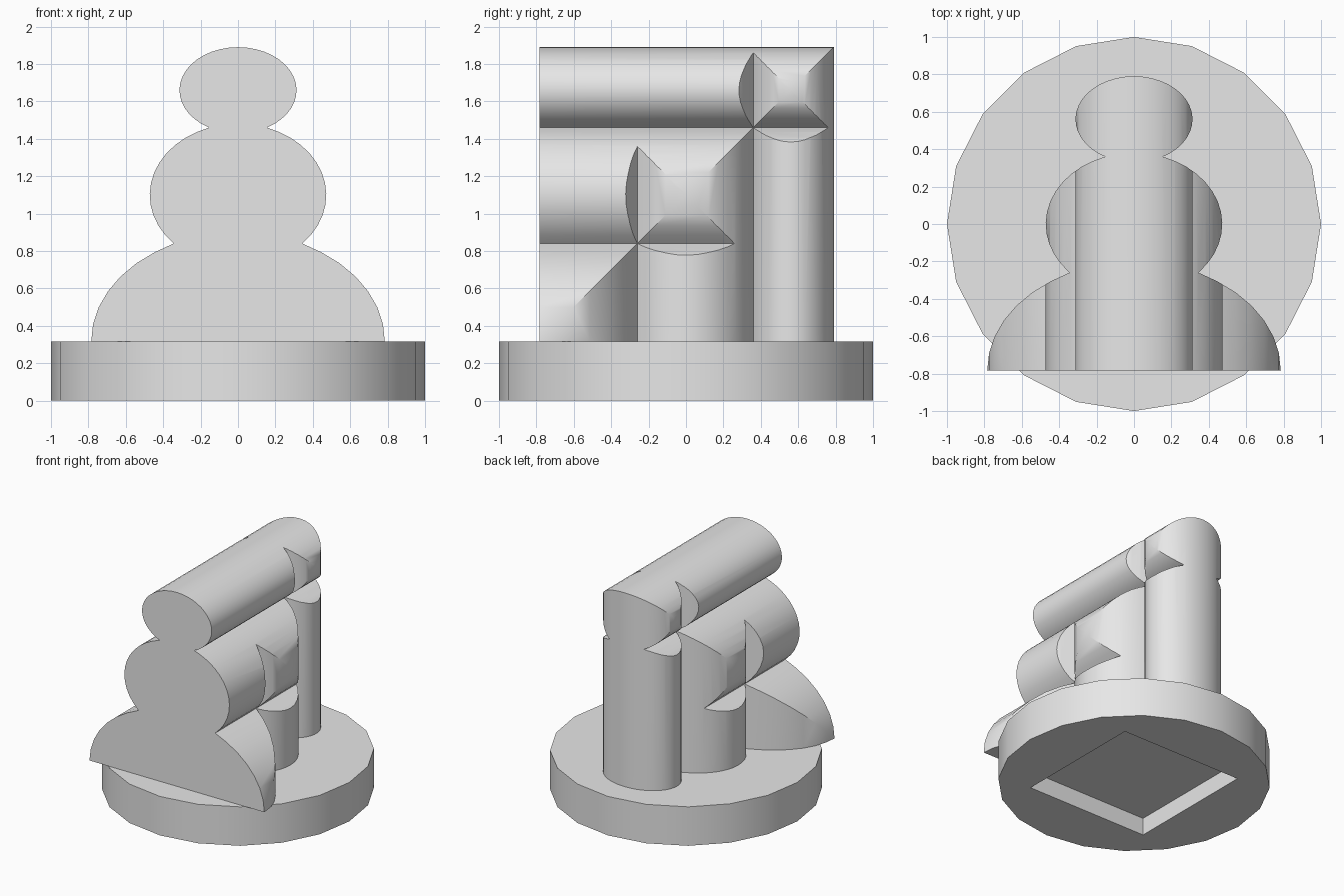
import bpy
import bmesh
from math import asin, cos, sin, pi, radians, sqrt
from mathutils import Matrix

default_cube = bpy.data.objects.get("Cube")
if default_cube:
    bpy.data.objects.remove(default_cube, do_unlink=True)

BASE_TOP = 0.316
LIFT = 1.10          # height of the middle lobe above the floor
LOW = BASE_TOP - LIFT

grey = bpy.data.materials.new("light_grey")
grey.use_nodes = True
grey.diffuse_color = (0.8, 0.8, 0.8, 1)
grey.node_tree.nodes["Principled BSDF"].inputs["Base Color"].default_value = (0.8, 0.8, 0.8, 1)


def make_object(name, bm):
    bmesh.ops.recalc_face_normals(bm, faces=bm.faces)
    mesh = bpy.data.meshes.new(name)
    bm.to_mesh(mesh)
    bm.free()
    mesh.materials.append(grey)
    obj = bpy.data.objects.new(name, mesh)
    bpy.context.collection.objects.link(obj)
    return obj


def boolean(obj, cutter, operation):
    cutter.hide_render = True
    mod = obj.modifiers.new("cut", "BOOLEAN")
    mod.operation = operation
    mod.solver = "EXACT"
    mod.object = cutter
    select(obj)
    bpy.ops.object.modifier_apply(modifier=mod.name)
    bpy.data.objects.remove(cutter, do_unlink=True)


def select(obj):
    bpy.ops.object.select_all(action="DESELECT")
    obj.select_set(True)
    bpy.context.view_layer.objects.active = obj


# Three stacked ellipses: centre, half width, half height, upper end, lower end
LOBES = [(0.56, 0.313, 0.23, 0.79, 0.36),
         (0.0, 0.472, 0.38, 0.36, -0.26),
         (LOW, 0.785, 0.58, -0.26, LOW)]


def stacked_outline():
    half = []
    for i, (centre, rx, rt, top, bottom) in enumerate(LOBES):
        start = asin((top - centre) / rt)
        end = asin((bottom - centre) / rt)
        steps = max(6, round((start - end) / (2 * pi) * 40))
        for k in range(0 if i == 0 else 1, steps + 1):
            a = start + (end - start) * k / steps
            half.append((rx * cos(a), centre + rt * sin(a)))
    half[0] = (0.0, half[0][1])
    return half + [(-x, t) for x, t in reversed(half[1:])]


def prism(name, place, start, end):
    bm = bmesh.new()
    outline = stacked_outline()
    face = bm.faces.new([bm.verts.new(place(x, t, start)) for x, t in outline])
    extruded = bmesh.ops.extrude_face_region(bm, geom=[face])
    shift = [b - a for a, b in zip(place(0, 0, start), place(0, 0, end))]
    verts = [v for v in extruded["geom"] if isinstance(v, bmesh.types.BMVert)]
    bmesh.ops.translate(bm, verts=verts, vec=shift)
    return make_object(name, bm)


# Figure: the same outline seen from the front and from above, intersected
figure = prism("figure", lambda x, t, d: (x, d, t + LIFT), -1.0, 1.0)
plan = prism("plan_cutter", lambda x, t, d: (x, t, d), 0.1, 2.1)
boolean(figure, plan, "INTERSECT")

# Round base with a square recess underneath
bm = bmesh.new()
bmesh.ops.create_cone(bm, cap_ends=True, segments=20, radius1=1, radius2=1,
                      depth=BASE_TOP, matrix=Matrix.Translation((0, 0, BASE_TOP / 2)))
base = make_object("round_base", bm)
bm = bmesh.new()
bmesh.ops.create_cube(bm, size=1, matrix=Matrix.Diagonal((1.08, 1.08, 0.28, 1)))
boolean(base, make_object("recess_cutter", bm), "DIFFERENCE")

for part in (figure, base):
    select(part)
    bpy.ops.object.shade_smooth_by_angle(angle=radians(30))
